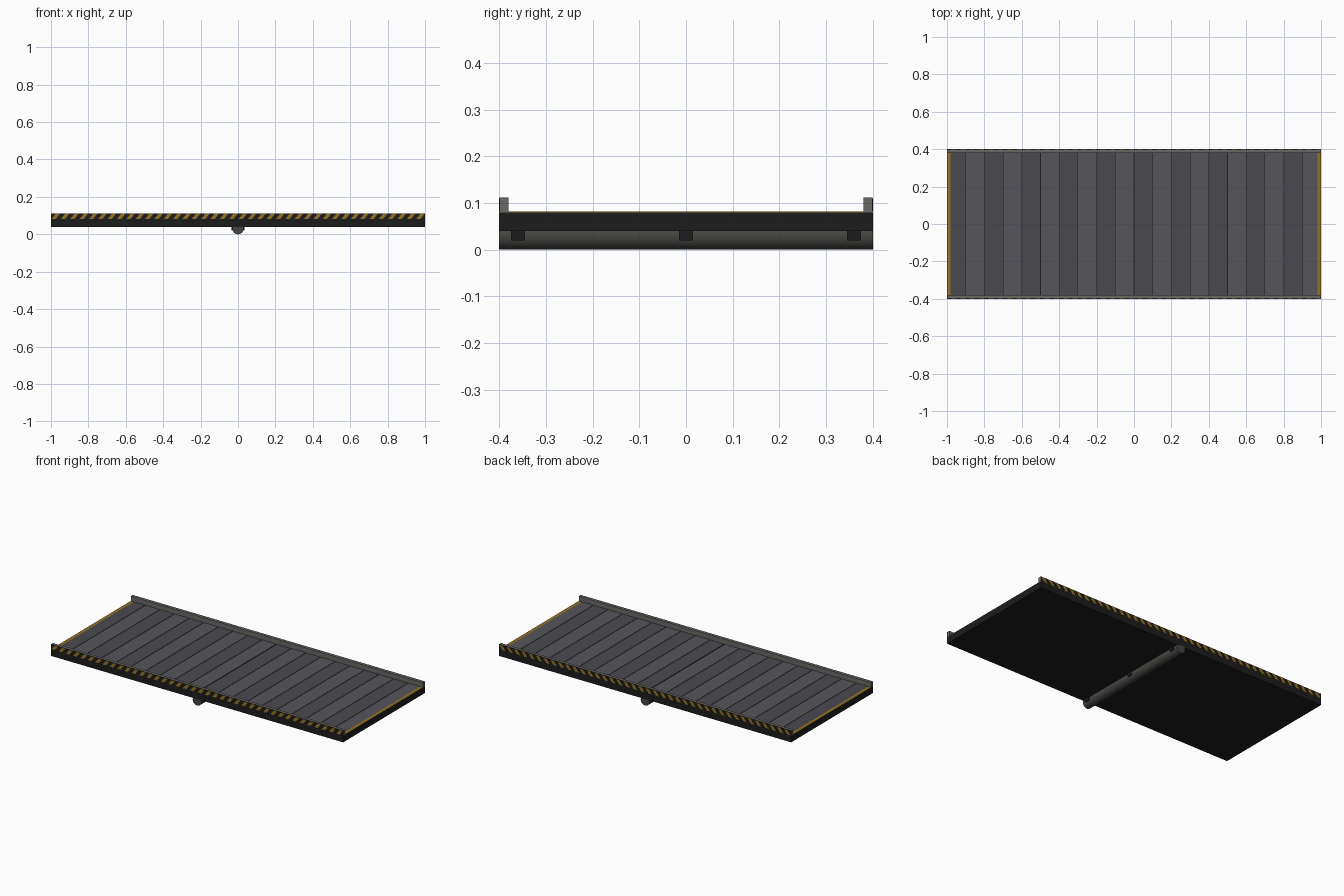
import bpy, bmesh, math

if "Cube" in bpy.data.objects:
    bpy.data.objects.remove(bpy.data.objects["Cube"])


def material(name, r, g, b):
    m = bpy.data.materials.new(name)
    m.diffuse_color = (r, g, b, 1)
    m.use_nodes = True
    m.node_tree.nodes["Principled BSDF"].inputs["Base Color"].default_value = m.diffuse_color
    return m


BLACK = material("black", 0.012, 0.012, 0.012)
PLANK_A = material("plank_grey", 0.07, 0.07, 0.08)
PLANK_B = material("plank_light_grey", 0.09, 0.09, 0.105)
RAIL = material("rail_grey", 0.14, 0.14, 0.13)
AMBER = material("amber", 0.3, 0.17, 0.02)
STEEL = material("dark_steel", 0.06, 0.06, 0.055)


def finish(name, bm, mat):
    bmesh.ops.recalc_face_normals(bm, faces=bm.faces)
    me = bpy.data.meshes.new(name)
    bm.to_mesh(me)
    bm.free()
    me.materials.append(mat)
    ob = bpy.data.objects.new(name, me)
    bpy.context.collection.objects.link(ob)
    return ob


def add_box(bm, x0, x1, y0, y1, z0, z1):
    vs = bmesh.ops.create_cube(bm, size=1)["verts"]
    for v in vs:
        v.co = (x1 if v.co.x > 0 else x0, y1 if v.co.y > 0 else y0,
                z1 if v.co.z > 0 else z0)


def box(name, mat, *bounds):
    bm = bmesh.new()
    add_box(bm, *bounds)
    return finish(name, bm, mat)


def mirror_y(ob):
    mod = ob.modifiers.new("mirror", 'MIRROR')
    mod.use_axis = (False, True, False)


# Base slab
box("base_slab", BLACK, -1, 1, -0.4, 0.4, 0.04, 0.08)

# Deck planks in two alternating greys, wider seam in the middle
for shade, mat in enumerate((PLANK_A, PLANK_B)):
    bm = bmesh.new()
    for i in range(20):
        if i % 2 != shade:
            continue
        x0, x1 = -1 + i * 0.1, -0.9 + i * 0.1
        x0 += 0.02 if i == 0 else 0.004 if i == 10 else 0.0015
        x1 -= 0.02 if i == 19 else 0.004 if i == 9 else 0.0015
        add_box(bm, x0, x1, -0.38, 0.38, 0.079, 0.082)
    finish("deck_planks_" + "ab"[shade], bm, mat)

# Amber end strips
for side, x in (("left", -0.99), ("right", 0.99)):
    box(side + "_end_strip", AMBER, x - 0.01, x + 0.01, -0.38, 0.38, 0.079, 0.082)

# Side rails with a black backing on the outside
mirror_y(box("side_rails", RAIL, -1, 1, -0.398, -0.38, 0.08, 0.112))
mirror_y(box("hazard_backing", BLACK, -1, 1, -0.3995, -0.398, 0.08, 0.112))

# Slanted amber hazard stripes
bm = bmesh.new()
for i in range(40):
    x = -0.995 + i * 0.05
    lo, hi, top = x - 0.002, x + 0.021, 0.022
    outline = [(lo, 0.082), (hi, 0.082), (hi + top, 0.11), (lo + top, 0.11)]
    outline = [(max(-1, min(1, px)), pz) for px, pz in outline]
    face = bm.faces.new([bm.verts.new((px, -0.4005, pz)) for px, pz in outline])
    ext = bmesh.ops.extrude_face_region(bm, geom=[face])["geom"]
    bmesh.ops.translate(bm, vec=(0, 0.001, 0),
                        verts=[g for g in ext if isinstance(g, bmesh.types.BMVert)])
mirror_y(finish("hazard_stripes", bm, AMBER))

# Pivot shaft under the middle
bpy.ops.mesh.primitive_cylinder_add(vertices=24, radius=0.03, depth=0.8,
                                    location=(0, 0, 0.03),
                                    rotation=(math.pi / 2, 0, 0))
shaft = bpy.context.object
shaft.name = "pivot_shaft"
shaft.data.materials.append(STEEL)
bpy.ops.object.shade_smooth_by_angle()

# Shaft brackets
bm = bmesh.new()
for y in (-0.36, 0, 0.36):
    add_box(bm, -0.035, 0.035, y - 0.015, y + 0.015, 0.02, 0.042)
finish("shaft_brackets", bm, BLACK)
